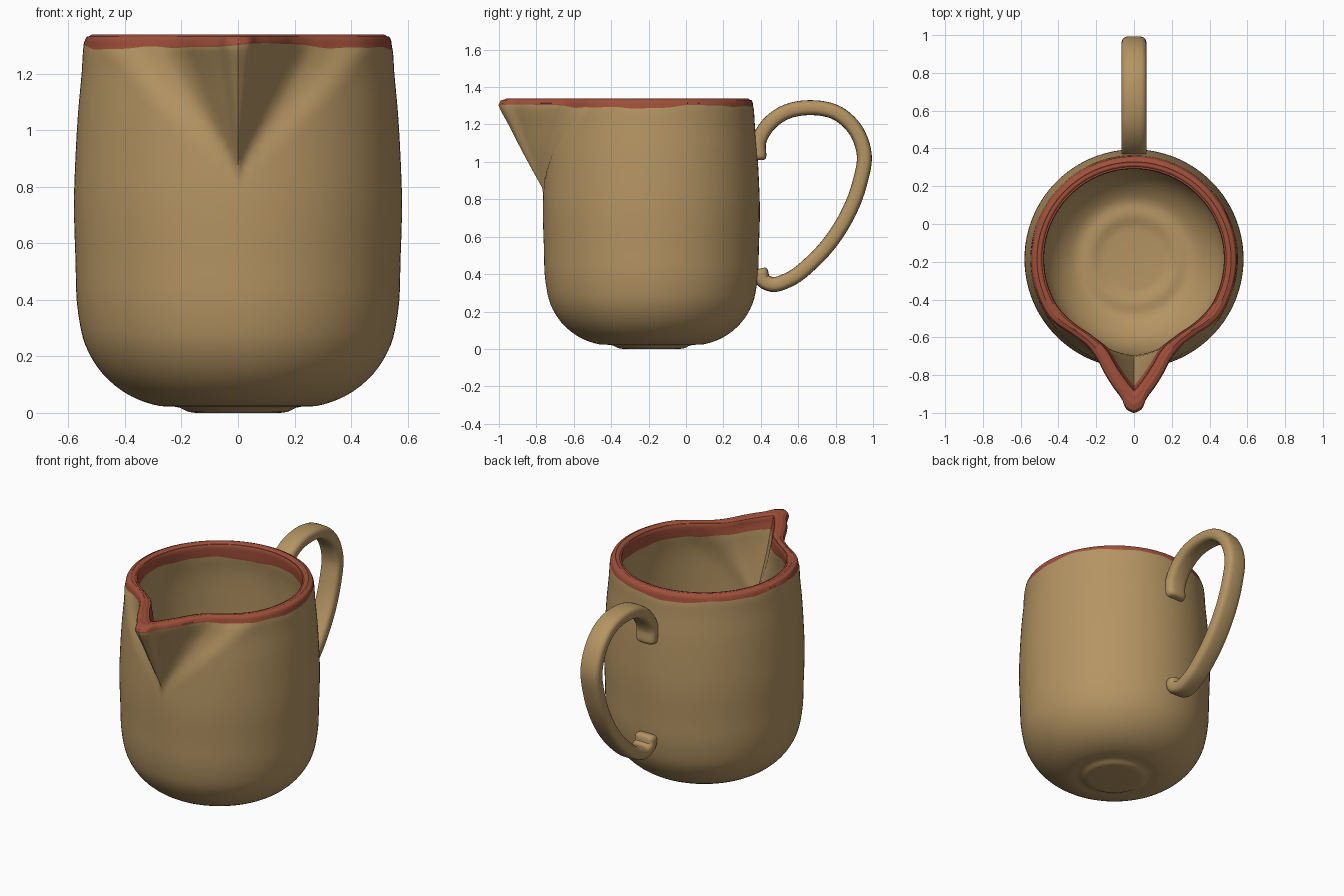
import bpy, bmesh
from math import sin, cos, pi, exp, degrees
from mathutils import Vector

cube = bpy.data.objects.get("Cube")
if cube:
    bpy.data.objects.remove(cube)

CENTRE_Y = -0.185


def material(name, rgb):
    m = bpy.data.materials.new(name)
    m.use_nodes = True
    m.diffuse_color = (*rgb, 1)
    bsdf = m.node_tree.nodes["Principled BSDF"]
    bsdf.inputs["Base Color"].default_value = (*rgb, 1)
    bsdf.inputs["Roughness"].default_value = 0.6
    return m


def spline(points, steps):
    """Smooth curve through the points, with a fixed number of steps per span."""
    p = [Vector(q) for q in points]
    p = [2 * p[0] - p[1]] + p + [2 * p[-1] - p[-2]]
    out = []
    for a, b, c, d in zip(p, p[1:], p[2:], p[3:]):
        # centripetal-style tangents keep uneven spans from overshooting
        l0, l1, l2 = (b - a).length, (c - b).length, (d - c).length
        mb = ((b - a) / l0 * l1 + (c - b) / l1 * l0) / (l0 + l1) * l1
        mc = ((c - b) / l1 * l2 + (d - c) / l2 * l1) / (l1 + l2) * l1
        for i in range(steps):
            t = i / steps
            h = t * t * (3 - 2 * t)
            out.append(b * (1 - h) + c * h + mb * t * (1 - t) ** 2 - mc * t * t * (1 - t))
    return out + [p[-2]]


def finish(bm, name, mats):
    bmesh.ops.recalc_face_normals(bm, faces=bm.faces)
    mesh = bpy.data.meshes.new(name)
    bm.to_mesh(mesh)
    bm.free()
    for m in mats:
        mesh.materials.append(m)
    ob = bpy.data.objects.new(name, mesh)
    bpy.context.collection.objects.link(ob)
    bpy.ops.object.select_all(action='DESELECT')
    ob.select_set(True)
    bpy.context.view_layer.objects.active = ob
    bpy.ops.object.shade_smooth_by_angle(angle=0.7)
    return ob


clay = material("tan clay", (0.46, 0.30, 0.125))
glaze = material("red glaze", (0.35, 0.08, 0.042))

# Spout outline: degrees from the front against extra radius
OUTER_LIP = [(0, .272), (2.5, .256), (5, .2), (10, .134), (14.5, .08),
             (19.7, .025), (28, -.02), (38, -.028), (55, 0), (70, 0)]
INNER_LIP = [(0, .215), (5, .15), (10, .09), (16, .03), (22, .0), (30, -.015),
             (45, -.01), (60, 0), (70, 0)]


def lip_curve(points):
    # degrees are shrunk so both axes have a similar scale for the spline
    return [(v.x * 100, v.y) for v in spline([(a / 100, r) for a, r in points], 8)]


LIPS = [lip_curve(OUTER_LIP), lip_curve(INNER_LIP)]


def lip(curve, angle):
    for (a0, r0), (a1, r1) in zip(curve, curve[1:]):
        if angle <= a1:
            return r0 + (r1 - r0) * (angle - a0) / (a1 - a0)
    return 0.0


# Wall section: radius, height, and 0 outside to 1 inside
OUTSIDE = [(.15, 0, 0), (.175, .004, 0), (.205, .018, 0), (.28, .025, 0), (.38, .06, 0),
           (.48, .14, 0), (.54, .24, 0), (.565, .35, 0), (.575, .55, 0),
           (.58, .75, 0), (.575, .9, 0), (.565, 1.07, 0), (.553, 1.2, 0), (.546, 1.298, 0)]
RIM = [(.541, 1.318, .03), (.525, 1.333, .15), (.508, 1.335, .5), (.488, 1.328, .85),
       (.476, 1.305, 1), (.48, 1.25, 1)]
INSIDE = [(.495, 1.15, 1), (.507, .95, 1), (.512, .75, 1), (.505, .5, 1), (.49, .36, 1),
          (.45, .24, 1), (.38, .15, 1), (.3, .1, 1), (.23, .1, 1), (.17, .085, 1), (.15, .083, 1)]
STEPS = 4
section = spline(OUTSIDE + RIM + INSIDE, STEPS)
rim_start = (len(OUTSIDE) - 1) * STEPS
rim_end = (len(OUTSIDE) + len(RIM) - 1) * STEPS

# Columns crowd together towards the spout
HALF = 96
angles = [pi * (.4 * s + .6 * s ** 3) for s in (i / HALF for i in range(-HALF, HALF))]


def wall_point(p, phi):
    r, z, w = p
    t = min(1, max(0, (z - .85) / .45))
    if t > 0:
        a = abs(degrees(phi)) / max(t, .08)
        r += t * ((1 - w) * lip(LIPS[0], a) + w * lip(LIPS[1], a))
    # hand-dipped wavy edge of the glaze
    edge = 1.298 if w < .02 else 1.25 if w > .98 else 9
    wave = .007 * sin(3 * phi + 1) + .005 * sin(7 * phi) + .002 * sin(17 * phi)
    z += (wave - .003) * exp(-((z - edge) / .018) ** 2)
    return r * sin(phi), CENTRE_Y - r * cos(phi), z


# Jug body with spout and glazed rim
bm = bmesh.new()
rows = [[bm.verts.new(wall_point(p, phi)) for phi in angles] for p in section]
n = len(angles)
for k, (low, high) in enumerate(zip(rows, rows[1:])):
    for i in range(n):
        j = (i + 1) % n
        f = bm.faces.new((low[i], low[j], high[j], high[i]))
        f.material_index = int(rim_start <= k < rim_end)
bm.faces.new(rows[0])
bm.faces.new(rows[-1])
finish(bm, "jug_body", [clay, glaze])

# Handle: a rounded strap swept along a loop behind the body
PATH = [(.39, 1.03), (.388, 1.1), (.425, 1.18), (.52, 1.26), (.67, 1.29), (.81, 1.26),
        (.9, 1.18), (.953, 1.04), (.93, .89), (.835, .665), (.675, .465), (.545, .368),
        (.46, .345), (.41, .37), (.4, .41)]
path = spline([(0, y, z) for y, z in PATH], 6)
SIDES = 24


def strap_ring(centre, tangent, size):
    normal = Vector((1, 0, 0)).cross(tangent)
    ring = []
    for i in range(SIDES):
        c, s = cos(2 * pi * i / SIDES), sin(2 * pi * i / SIDES)
        u = abs(c) ** .55 * (1 if c > 0 else -1)
        v = abs(s) ** .75 * (1 if s > 0 else -1)
        ring.append(bm.verts.new(centre + Vector((.066 * size * u, 0, 0)) + normal * .04 * size * v))
    return ring


bm = bmesh.new()
tangents = [(path[min(i + 1, len(path) - 1)] - path[max(i - 1, 0)]).normalized()
            for i in range(len(path))]
# rounded caps at both ends
rings = [strap_ring(path[0] - tangents[0] * d, tangents[0], s) for d, s in ((.02, .7), (.013, .9))]
rings += [strap_ring(p, t, 1) for p, t in zip(path, tangents)]
rings += [strap_ring(path[-1] + tangents[-1] * d, tangents[-1], s) for d, s in ((.013, .9), (.02, .7))]
for a, b in zip(rings, rings[1:]):
    for i in range(SIDES):
        j = (i + 1) % SIDES
        bm.faces.new((a[i], a[j], b[j], b[i]))
bm.faces.new(rings[0])
bm.faces.new(rings[-1])
finish(bm, "handle", [clay])
